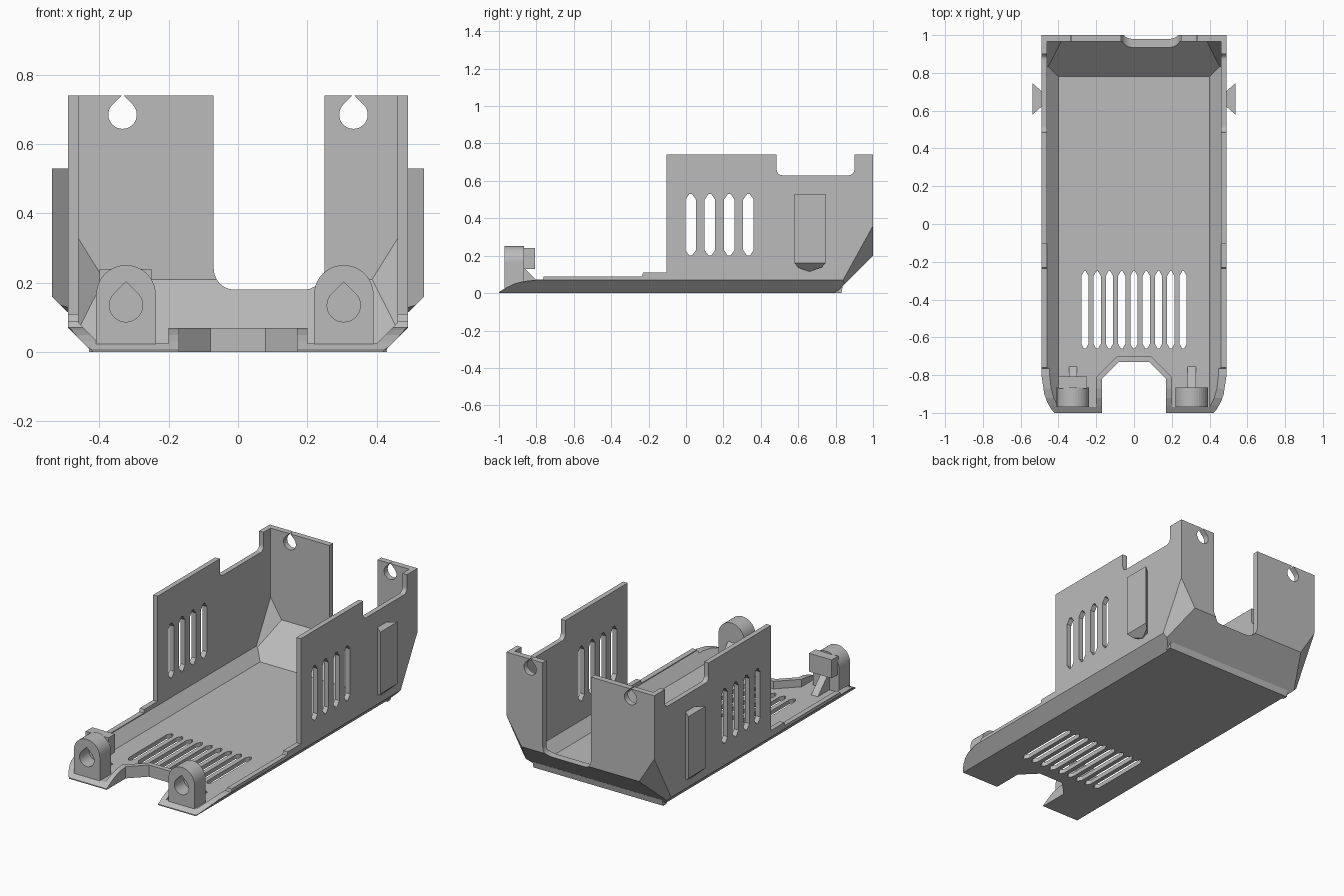
import bpy, bmesh, math
from mathutils import Vector

cube = bpy.data.objects.get("Cube")
if cube:
    bpy.data.objects.remove(cube, do_unlink=True)

GREY = (0.5, 0.5, 0.5, 1)
mat = bpy.data.materials.new("grey plastic")
mat.use_nodes = True
mat.diffuse_color = GREY
mat.node_tree.nodes["Principled BSDF"].inputs["Base Color"].default_value = GREY


def prism(name, pts, axis, a, b, planes=()):
    """Extrude a 2D profile along an axis, then trim it with planes (point, outward normal)."""
    place = {"x": lambda p, t: (t, p[0], p[1]),
             "y": lambda p, t: (p[0], t, p[1]),
             "z": lambda p, t: (p[0], p[1], t)}[axis]
    bm = bmesh.new()
    face = bm.faces.new([bm.verts.new(place(p, a)) for p in pts])
    top = bmesh.ops.extrude_face_region(bm, geom=[face])["geom"]
    shift = Vector(place((0, 0), b - a))
    bmesh.ops.translate(bm, vec=shift, verts=[v for v in top if isinstance(v, bmesh.types.BMVert)])
    # extruding a lone face can drop the starting cap, so close any open loop
    for co, no in [(None, None), *planes]:
        if co is not None:
            bmesh.ops.bisect_plane(bm, geom=bm.verts[:] + bm.edges[:] + bm.faces[:], dist=1e-5,
                                   plane_co=co, plane_no=no, clear_outer=True)
        rim = [e for e in bm.edges if e.is_boundary]
        if rim:
            bmesh.ops.holes_fill(bm, edges=rim, sides=0)
    bmesh.ops.recalc_face_normals(bm, faces=bm.faces[:])
    mesh = bpy.data.meshes.new(name)
    bm.to_mesh(mesh)
    bm.free()
    mesh.materials.append(mat)
    obj = bpy.data.objects.new(name, mesh)
    bpy.context.collection.objects.link(obj)
    return obj


def cut(obj, *cutters):
    """Subtract the cutters and remove them."""
    for c in cutters:
        mod = obj.modifiers.new("cut", "BOOLEAN")
        mod.operation, mod.solver, mod.object = "DIFFERENCE", "EXACT", c
        deps = bpy.context.evaluated_depsgraph_get()
        mesh = bpy.data.meshes.new_from_object(obj.evaluated_get(deps))
        obj.modifiers.clear()
        obj.data = mesh
        bpy.data.objects.remove(c, do_unlink=True)


def mirrored(half):
    """Complete a symmetric profile from its +x half."""
    return half + [(-x, v) for x, v in reversed(half)]


def arc(cx, cy, r, start, end, n):
    return [(cx + r * math.cos(math.radians(start + (end - start) * i / n)),
             cy + r * math.sin(math.radians(start + (end - start) * i / n))) for i in range(n + 1)]


def teardrop(cx, cz, r):
    return arc(cx, cz, r, 135, 405, 24) + [(cx, cz + r * math.sqrt(2))]


def rounded_notch(lo, hi, bottom, r):
    """Notch open at the top with rounded lower corners."""
    return ([(lo, 1)] + arc(lo + r, bottom + r, r, 180, 270, 6)
            + arc(hi - r, bottom + r, r, 270, 360, 6) + [(hi, 1)])


def slot(c, w, lo, hi, tip):
    """Upright slot with pointed ends."""
    h, t = w / 2, w / 8
    return [(c - t, lo), (c + t, lo), (c + h, lo + tip), (c + h, hi - tip),
            (c + t, hi), (c - t, hi), (c - h, hi - tip), (c - h, lo + tip)]


def tray_planes(inset, slope_y):
    """Back slope, back corner facets and rounded front corners."""
    planes = [((0, slope_y, 0), (0, 1, -1))]
    front = [(0.49, -0.8), (0.475, -0.9), (0.45, -0.97), (0.42, -1)]
    for s in (1, -1):
        a, b, c = Vector((0.49 * s, 1, 0.36)), Vector((0.39 * s, 1, 0.2)), Vector((0.49 * s, 0.84, 0.07))
        n = (b - a).cross(c - a).normalized()
        if n.x * s < 0:
            n = -n
        planes.append((a - n * inset, n))
        for p, q in zip(front, front[1:]):
            planes.append(((s * (p[0] - inset), p[1], 0), (s * (p[1] - q[1]), q[0] - p[0], 0)))
    return planes


def front_cutter():
    """Everything above the low front lip."""
    return prism("front_cutter", [(-1.2, -0.01), (-1.005, -0.01), (-1, 0.006), (-0.96, 0.03), (-0.92, 0.05),
                                  (-0.87, 0.064), (-0.8, 0.072), (-0.765, 0.072), (-0.76, 0.09), (-0.235, 0.09),
                                  (-0.23, 0.11), (-0.105, 0.11), (-0.105, 1.2), (-1.2, 1.2)], "x", -1, 1)


# Main tray: hollow body with chamfered lower edges
tray = prism("tray", mirrored([(0.42, 0), (0.49, 0.07), (0.49, 0.74)]), "y", -1, 1, tray_planes(0, 0.8))
cavity = prism("cavity", mirrored([(0.4, 0.025), (0.46, 0.085), (0.46, 1)]), "y", -1.1, 0.965,
               tray_planes(0.03, 0.755))
cut(tray, cavity, front_cutter())

# Openings: back doorway, side notches, front recess
recess = [(0.17, -1.2), (0.17, -0.82), (0.08, -0.73)]
cut(tray,
    prism("doorway", rounded_notch(-0.07, 0.25, 0.18, 0.06), "y", 0.78, 1.2),
    prism("side_notch", rounded_notch(0.485, 0.9, 0.63, 0.03), "x", -1, 1),
    prism("recess", mirrored(recess), "z", -0.1, 0.2))

# Teardrop holes in the back wall
for s in (1, -1):
    cut(tray, prism("back_hole", teardrop(0.333 * s, 0.685, 0.041), "y", 0.9, 1.1))

# Floor vents and side vents
for i in range(9):
    cut(tray, prism("floor_vent", slot((i - 4) * 0.065, 0.038, -0.66, -0.25, 0.025), "z", -0.1, 0.1))
for i in range(4):
    cut(tray, prism("side_vent", slot(0.025 + i * 0.103, 0.056, 0.2, 0.53, 0.03), "x", -1, 1))

# Raised rim round the front recess
rim = prism("recess_rim", mirrored([(0.2, -1), (0.2, -0.81), (0.09, -0.7)]), "z", 0.001, 0.07)
cut(rim, prism("recess", mirrored(recess), "z", -0.1, 0.2), front_cutter())

# Small ledge under the back slope
prism("back_ledge", [(0.8, 0), (0.83, 0), (0.838, 0.037), (0.8, 0.03)], "x", -0.43, 0.43)

for s, side in ((1, "left"), (-1, "right")):
    # Front lugs with a blind teardrop hole
    x = 0.323 * s if s < 0 else 0.305
    lug = prism(side + "_lug", [(x - 0.086, 0.022)] + arc(x, 0.165, 0.086, 180, 0, 20) + [(x + 0.086, 0.022)],
                "y", -0.97, -0.865)
    cut(lug, prism("lug_hole", teardrop(x, 0.135, 0.048), "y", -1.1, -0.88))
    prism(side + "_lug_strut", [(-0.87, 0.02), (-0.75, 0.02), (-0.87, 0.14)], "x", x - 0.022, x + 0.022)

    # Dovetail blocks on the side walls, tapering to a point below
    prism(side + "_side_block", [(0.485 * s, 0.625), (0.537 * s, 0.58), (0.537 * s, 0.745), (0.485 * s, 0.7)],
          "z", 0.1, 0.53,
          [((0.537 * s, 0, 0.16), (s, 0, -1)),
           ((0, 0.66, 0.115), (0, 0.35, -1)), ((0, 0.66, 0.115), (0, -0.35, -1))])

# Block behind the right lug
prism("right_lug_block", [(-0.87, 0.13), (-0.808, 0.13), (-0.808, 0.24), (-0.87, 0.24)], "x", -0.4, -0.25)
